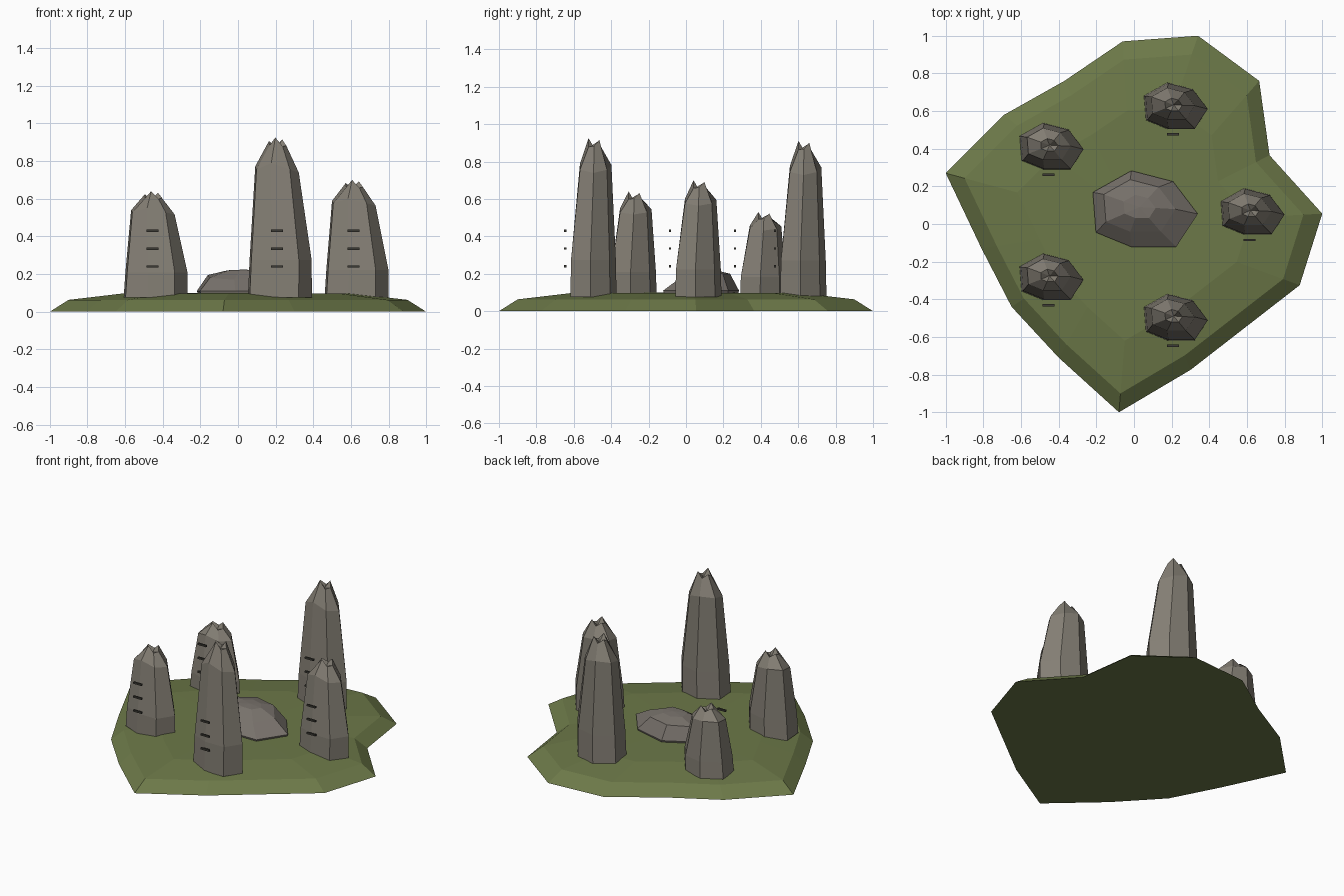
import bpy, bmesh
from mathutils import Vector
from math import cos, sin, tau

if "Cube" in bpy.data.objects:
    bpy.data.objects.remove(bpy.data.objects["Cube"])


def material(name, rgb):
    m = bpy.data.materials.new(name)
    m.diffuse_color = (*rgb, 1)
    m.use_nodes = True
    m.node_tree.nodes["Principled BSDF"].inputs["Base Color"].default_value = m.diffuse_color
    return m


GRASS = material("grass", (0.15, 0.19, 0.065))
STONE = material("stone", (0.23, 0.21, 0.175))
SLAB = material("slab_stone", (0.19, 0.17, 0.15))
DARK = material("carving_dark", (0.045, 0.043, 0.035))


def loft(name, rings, mat, apex=None):
    """Skin a stack of equal-sized point rings; close with a fan to apex or a flat cap."""
    bm = bmesh.new()
    rows = [[bm.verts.new(p) for p in r] for r in rings]
    n = len(rows[0])
    for a, b in zip(rows, rows[1:]):
        for i in range(n):
            j = (i + 1) % n
            bm.faces.new((a[i], a[j], b[j], b[i]))
    bm.faces.new(rows[0][::-1])
    if apex:
        top = bm.verts.new(apex)
        for i in range(n):
            bm.faces.new((rows[-1][i], rows[-1][(i + 1) % n], top))
    else:
        bm.faces.new(rows[-1])
    bmesh.ops.recalc_face_normals(bm, faces=bm.faces)
    me = bpy.data.meshes.new(name)
    bm.to_mesh(me)
    bm.free()
    me.materials.append(mat)
    ob = bpy.data.objects.new(name, me)
    bpy.context.collection.objects.link(ob)
    return ob


# Grassy mound: irregular outline, bevelled rim, gently raised middle
outline = [(-1, .27), (-.81, -.13), (-.65, -.44), (-.40, -.71), (-.08, -1),
           (.30, -.775), (.88, -.325), (1, .055), (.72, .365), (.665, .76),
           (.34, 1), (-.06, .97), (-.37, .76), (-.69, .58)]


def mound_ring(s, z):
    return [(x * s, y * s, z) for x, y in outline]


loft("grass_mound", [mound_ring(1, 0), mound_ring(.9, .063), mound_ring(.62, .096)],
     GRASS, (0, .03, .1))

# Seven-sided rock outline shared by the slab and the standing stones
rock = [(-.17, .06), (-.16, -.07), (-.045, -.117), (.1, -.117),
        (.17, -.01), (.09, .095), (-.045, .13)]


def rock_ring(c, s, zs, dx=0, dy=0):
    if not isinstance(zs, (list, tuple)):
        zs = [zs] * 7
    return [(c[0] + dx + x * s, c[1] + dy + y * s, z) for (x, y), z in zip(rock, zs)]


# Low slab in the middle
c = (.06, .07)
loft("centre_slab", [rock_ring(c, 1.55, .07), rock_ring(c, 1.64, .11),
                     rock_ring(c, 1.12, [.195, .18, .17, .17, .18, .2, .2], -.03, .02),
                     rock_ring(c, .5, .22, -.03, .02)],
     SLAB, (.03, .09, .224))

# Ring of five standing stones with jagged crowns and three carved bars in front
heights = [.70, .91, .53, .64, .925]
jag = [-.02, -.045, 0, -.05, -.045, -.01, -.05]
for k, top in enumerate(heights):
    a = tau * k / 5
    c = (.04 + .59 * cos(a), .06 + .59 * sin(a))
    h = top - .08
    shoulder = [.08 + h * f for f in (.82, .80, .84, .80, .78, .80, .83)]
    crown = [top + j * (.6 + .4 * h) for j in jag]
    loft(f"standing_stone_{k + 1}",
         [rock_ring(c, 1, .075), rock_ring(c, .97, .08 + h * .23, .004),
          rock_ring(c, .68, shoulder, -.015, .014),
          rock_ring(c, .27, crown, -.012, .012)],
         STONE, (c[0] - .012, c[1] + .012, top - .055))
    for i in range(3):
        z = .24 + .095 * i
        bar = [[(c[0] - .016 + sx * .032, c[1] - .145 + sy * .006, z + dz)
                for sx, sy in ((-1, -1), (1, -1), (1, 1), (-1, 1))] for dz in (-.006, .006)]
        loft(f"carved_bar_{k + 1}_{i + 1}", bar, DARK)
